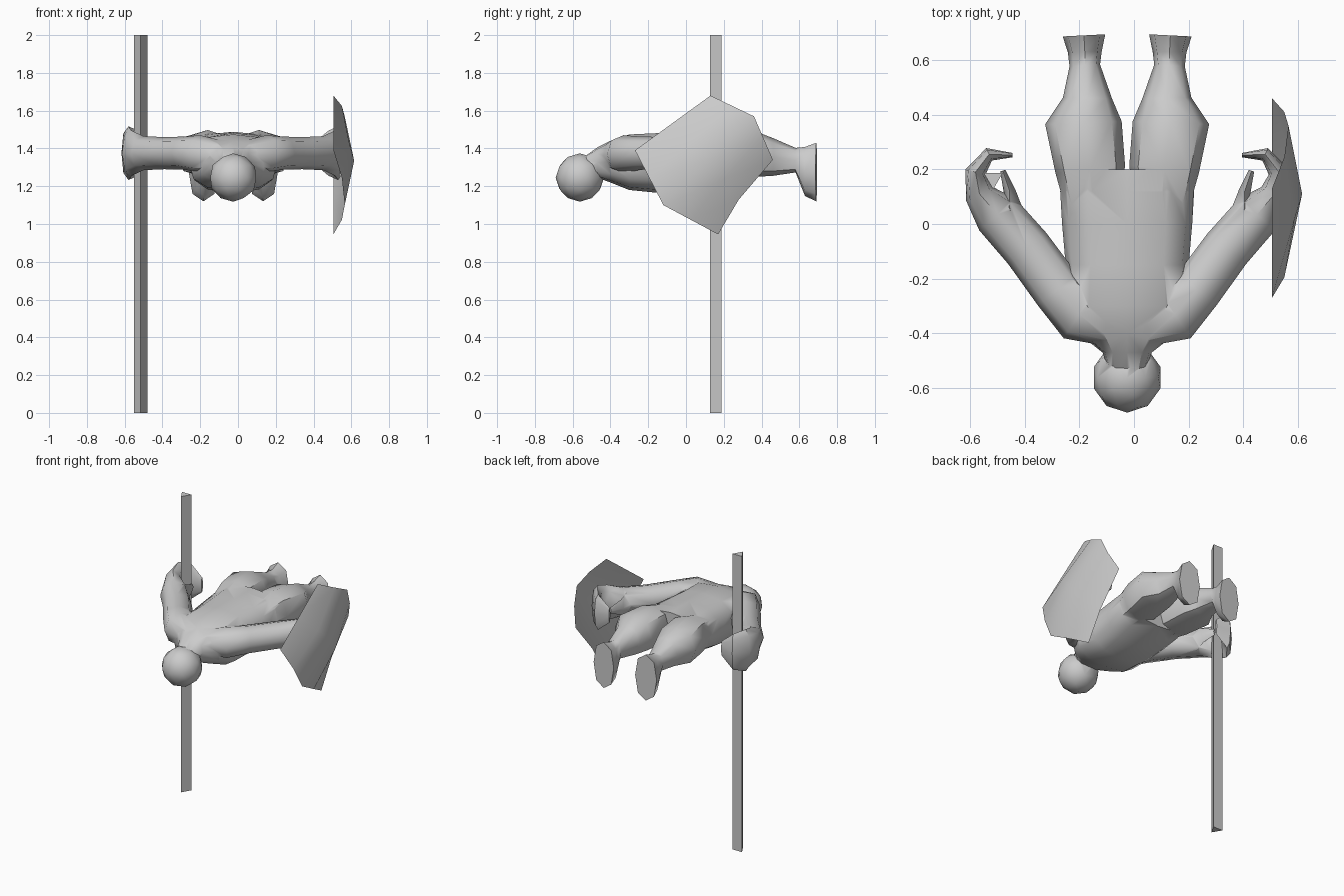
import bpy, bmesh, math
from mathutils import Vector

if "Cube" in bpy.data.objects:
    bpy.data.objects.remove(bpy.data.objects["Cube"])

MID = -0.025  # body mirror plane in x


def make(name, bm, smooth=True):
    bmesh.ops.recalc_face_normals(bm, faces=bm.faces[:])
    me = bpy.data.meshes.new(name)
    bm.to_mesh(me)
    bm.free()
    for p in me.polygons:
        p.use_smooth = smooth
    ob = bpy.data.objects.new(name, me)
    bpy.context.collection.objects.link(ob)
    return ob


def loft(name, rings, n=8, power=1.0, flip=False):
    """Skin rings (x, y, z, half width, half height) along a path in the xy plane."""
    bm = bmesh.new()
    loops = []
    for i, (x, y, z, a, b) in enumerate(rings):
        p, q = rings[max(i - 1, 0)], rings[min(i + 1, len(rings) - 1)]
        t = Vector((q[0] - p[0], q[1] - p[1])).normalized()
        loop = []
        for k in range(n):
            ang = 2 * math.pi * k / n
            c, s = math.cos(ang), math.sin(ang)
            u = a * math.copysign(abs(c) ** power, c)
            v = b * math.copysign(abs(s) ** power, s)
            px = x - t.y * u
            px = 2 * MID - px if flip else px
            loop.append(bm.verts.new((px, y + t.x * u, z + v)))
        loops.append(loop)
    for l0, l1 in zip(loops, loops[1:]):
        for k in range(n):
            bm.faces.new((l0[k], l0[(k + 1) % n], l1[(k + 1) % n], l1[k]))
    bm.faces.new(loops[0])
    bm.faces.new(loops[-1])
    return make(name, bm)


# torso, lying face down with the neck toward the front
body = loft("body", [
    (MID, -0.56, 1.28, 0.06, 0.06), (MID, -0.47, 1.325, 0.09, 0.08),
    (MID, -0.40, 1.33, 0.18, 0.11), (MID, -0.30, 1.327, 0.235, 0.147),
    (MID, -0.15, 1.323, 0.225, 0.158), (MID, 0.0, 1.338, 0.238, 0.147),
    (MID, 0.12, 1.355, 0.245, 0.133), (MID, 0.20, 1.365, 0.22, 0.12)], n=12, power=0.75)

# head
bm = bmesh.new()
bmesh.ops.create_icosphere(bm, subdivisions=2, radius=0.128)
bmesh.ops.translate(bm, verts=bm.verts[:], vec=(MID, -0.562, 1.246))
parts = [make("head", bm)]

# legs and arms, one pair each
leg = [(-0.15, 0.06, 1.36, 0.10, 0.10), (-0.16, 0.20, 1.37, 0.128, 0.128),
       (-0.185, 0.37, 1.37, 0.14, 0.12), (-0.17, 0.46, 1.355, 0.09, 0.10),
       (-0.18, 0.58, 1.338, 0.056, 0.065), (-0.18, 0.63, 1.278, 0.062, 0.13),
       (-0.183, 0.69, 1.275, 0.078, 0.155)]
arm = [(-0.08, -0.37, 1.36, 0.08, 0.08), (-0.20, -0.33, 1.37, 0.105, 0.10),
       (-0.28, -0.24, 1.375, 0.092, 0.088), (-0.39, -0.09, 1.375, 0.09, 0.085),
       (-0.50, 0.035, 1.375, 0.088, 0.09), (-0.565, 0.11, 1.375, 0.055, 0.12),
       (-0.58, 0.19, 1.375, 0.038, 0.142), (-0.53, 0.255, 1.375, 0.025, 0.12),
       (-0.445, 0.252, 1.375, 0.008, 0.05)]
thumb = [(-0.44, 0.0, 1.375, 0.04, 0.06), (-0.455, 0.06, 1.375, 0.045, 0.075),
         (-0.455, 0.12, 1.375, 0.022, 0.05), (-0.48, 0.195, 1.375, 0.01, 0.02)]
for side, flip in (("left", False), ("right", True)):
    parts.append(loft(side + "_leg", leg, power=0.85, flip=flip))
    parts.append(loft(side + "_arm", arm, power=0.9, flip=flip))
    parts.append(loft(side + "_thumb", thumb, n=4, flip=flip))

# fuse the figure into one skin
for p in parts:
    m = body.modifiers.new(p.name, 'BOOLEAN')
    m.operation, m.solver, m.object = 'UNION', 'EXACT', p
bpy.context.view_layer.update()
skin = bpy.data.meshes.new_from_object(body.evaluated_get(bpy.context.evaluated_depsgraph_get()))
body.modifiers.clear()
body.data = skin
for p in parts:
    bpy.data.objects.remove(p)
bpy.ops.object.select_all(action='DESELECT')
body.select_set(True)
bpy.context.view_layer.objects.active = body
bpy.ops.object.shade_smooth_by_angle(angle=math.radians(50))

# three-sided pole
bm = bmesh.new()
tri = [bm.verts.new(v) for v in ((-0.55, 0.187, 0), (-0.48, 0.187, 0), (-0.515, 0.127, 0))]
ext = bmesh.ops.extrude_face_region(bm, geom=[bm.faces.new(tri)])
bmesh.ops.translate(bm, vec=(0, 0, 2), verts=[v for v in ext["geom"] if isinstance(v, bmesh.types.BMVert)])
bm.faces.new(tri) if not any(set(f.verts) == set(tri) for f in bm.faces) else None
make("pole", bm, smooth=False)

# bowed shield: rows run from the upper straight end to the lower straight end
rows = [((-0.27, 1.39), (-0.07, 1.535), (0.13, 1.68)),
        ((-0.12, 1.10), (0.11, 1.335), (0.36, 1.57)),
        ((0.17, 0.945), (0.28, 1.13), (0.46, 1.34))]
bm = bmesh.new()
N = 4
grid = []
for i in range(N + 1):
    r = min(i * 2 // N, 1)
    f = i * 2 / N - r
    bow = 1 - (2 * i / N - 1) ** 2
    line = []
    for j in range(3):
        yz = Vector(rows[r][j]).lerp(Vector(rows[r + 1][j]), f)
        x = 0.505 + bow * (0.11 if j == 1 else 0.06)
        line.append(bm.verts.new((x, yz.x, yz.y)))
    grid.append(line)
for l0, l1 in zip(grid, grid[1:]):
    for j in range(2):
        bm.faces.new((l0[j], l1[j], l1[j + 1], l0[j + 1]))
make("shield", bm)
